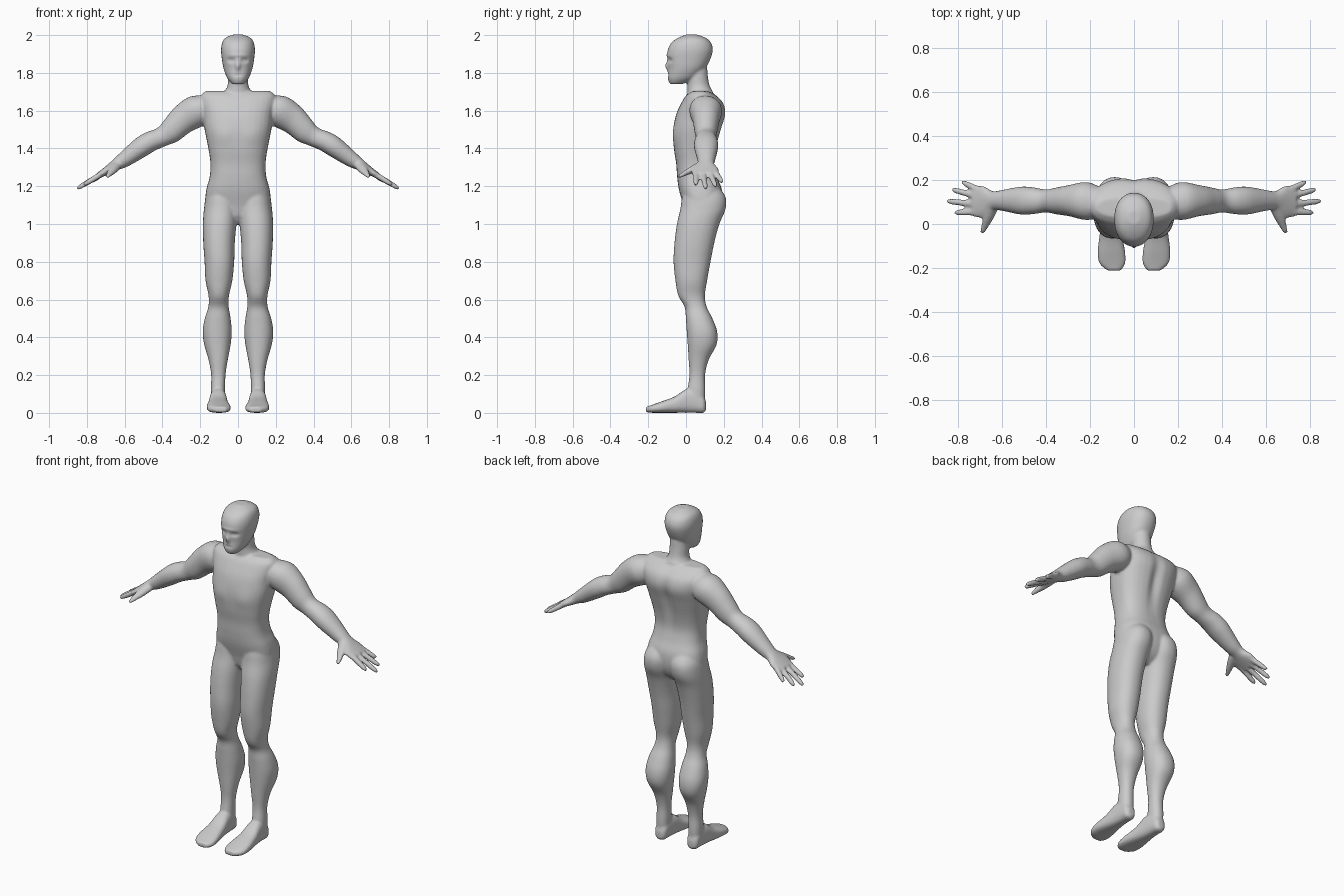
import bpy, bmesh, math
from mathutils import Vector

bm = bmesh.new()
X, Y, Z = Vector((1, 0, 0)), Vector((0, 1, 0)), Vector((0, 0, 1))
SLOPE = Vector((.5, 0, .866))            # "up" across the lowered arm


def smooth_sections(secs, steps=4):
    """Catmull-Rom interpolation of section tuples."""
    out, n = [], len(secs)
    for i in range(n - 1):
        p0, p1, p2, p3 = (secs[max(i - 1, 0)], secs[i], secs[i + 1], secs[min(i + 2, n - 1)])
        for s in range(steps):
            t = s / steps
            out.append([.5 * (2 * b + (c - a) * t + (2 * a - 5 * b + 4 * c - d) * t * t
                              + (3 * b - a - 3 * c + d) * t ** 3)
                        for a, b, c, d in zip(p0, p1, p2, p3)])
    return out + [list(secs[-1])]


def loft(secs, u, v, power=2.0, mirror=False, n=32):
    """Skin superellipse sections (cx, cy, cz, half_u, half_v)."""
    for sx in ((1, -1) if mirror else (1,)):
        rings = []
        for cx, cy, cz, a, b in smooth_sections(secs):
            ring = []
            for k in range(n):
                t = 2 * math.pi * k / n
                c, s = math.cos(t), math.sin(t)
                p = (Vector((cx, cy, cz))
                     + u * a * math.copysign(abs(c) ** (2 / power), c)
                     + v * b * math.copysign(abs(s) ** (2 / power), s))
                ring.append(bm.verts.new((p.x * sx, p.y, p.z)))
            rings.append(ring)
        for r0, r1 in zip(rings, rings[1:]):
            for k in range(n):
                j = (k + 1) % n
                bm.faces.new((r0[k], r0[j], r1[j], r1[k]))
        bm.faces.new(rings[0])
        bm.faces.new(rings[-1])


def upright(rows):                       # z, x0, x1, y0, y1
    return [((a + b) / 2, (c + d) / 2, z, (b - a) / 2, (d - c) / 2) for z, a, b, c, d in rows]


def centred(rows):                       # z, half width, y0, y1
    return upright([(z, -w, w, c, d) for z, w, c, d in rows])


# Torso
loft(centred([(1.00, .05, .03, .12), (1.04, .13, .0, .165), (1.10, .172, -.015, .19),
              (1.18, .168, -.037, .19), (1.25, .15, -.047, .165), (1.32, .146, -.052, .15),
              (1.40, .157, -.064, .16), (1.50, .177, -.067, .187), (1.58, .187, -.052, .21),
              (1.64, .20, -.025, .198), (1.68, .197, 0, .16), (1.703, .17, .03, .12)]),
     X, Y, 2.6)

# Neck
loft(centred([(1.64, .10, 0, .16), (1.69, .078, .008, .148), (1.73, .056, .008, .126),
              (1.78, .053, .008, .116), (1.83, .05, .01, .112)]), X, Y)

# Head
loft(centred([(1.74, .03, -.085, -.02), (1.77, .056, -.097, .05), (1.82, .076, -.094, .10),
              (1.87, .085, -.099, .128), (1.92, .09, -.097, .142), (1.96, .084, -.077, .132),
              (1.985, .067, -.042, .105), (2.002, .028, 0, .06)]), X, Y, 2.2)

# Legs
loft(upright([(1.22, .02, .13, .0, .15), (1.15, .0, .168, -.02, .207), (1.08, .0, .18, -.03, .21),
              (1.0, .008, .186, -.048, .177), (.9, .017, .184, -.061, .15),
              (.8, .02, .177, -.066, .13), (.7, .03, .172, -.056, .112),
              (.62, .048, .156, -.041, .10), (.56, .049, .157, -.007, .11),
              (.5, .039, .176, -.001, .14), (.43, .033, .187, .004, .165),
              (.36, .039, .179, .009, .162), (.28, .054, .156, .014, .12),
              (.2, .066, .142, .018, .101), (.12, .068, .144, .008, .102),
              (.04, .07, .142, .005, .10)]), X, Y, 2.2, True)

# Feet, heel to toe: y, x0, x1, z0, z1
loft([((a + b) / 2, y, (c + d) / 2, (b - a) / 2, (d - c) / 2) for y, a, b, c, d in
      [(.106, .088, .122, .015, .055), (.092, .072, .14, 0, .09), (.05, .065, .145, 0, .125),
       (0, .06, .15, 0, .125), (-.06, .052, .158, 0, .086), (-.13, .04, .166, 0, .06),
       (-.18, .04, .157, 0, .042), (-.212, .06, .122, .003, .032)]], X, Z, 2.6, True)

# Arms and palms: x, z, half thickness, y0, y1
loft([(x, (c + d) / 2, z, (d - c) / 2, h) for x, z, h, c, d in
      [(.13, 1.635, .05, .04, .15), (.21, 1.602, .084, .018, .19), (.29, 1.555, .078, .035, .178),
       (.352, 1.497, .068, .044, .166), (.40, 1.462, .053, .053, .157),
       (.46, 1.438, .054, .045, .167), (.515, 1.405, .054, .043, .17),
       (.60, 1.343, .042, .06, .155), (.645, 1.314, .031, .062, .15),
       (.69, 1.285, .023, .028, .175), (.735, 1.258, .016, .035, .17)]], Y, SLOPE, 2.1, True)

# Fingers: base y, tip x, tip y, tip z
for y0, x1, y1, z1 in [(.153, .782, .19, 1.222), (.122, .828, .157, 1.2),
                       (.088, .85, .104, 1.188), (.055, .815, .052, 1.208)]:
    a, b = Vector((.70, y0, 1.278)), Vector((x1, y1, z1))
    loft([(*a.lerp(b, t), r, r) for t, r in
          [(0, .017), (.4, .0155), (.8, .014), (.95, .011), (1.02, .005)]], Y, SLOPE, 2, True, 12)

# Thumbs
a, b = Vector((.645, .075, 1.31)), Vector((.692, -.04, 1.25))
loft([(*a.lerp(b, t), r, r) for t, r in
      [(0, .026), (.4, .022), (.75, .015), (.95, .011), (1.02, .005)]],
     Vector((.9, .35, -.2)).normalized(), SLOPE, 2, True, 12)

# Fuse all parts into one skin
bmesh.ops.recalc_face_normals(bm, faces=bm.faces)
mesh = bpy.data.meshes.new("body")
bm.to_mesh(mesh)
bm.free()
body = bpy.data.objects.new("body", mesh)
bpy.context.collection.objects.link(body)
bpy.context.view_layer.objects.active = body
body.select_set(True)
remesh = body.modifiers.new("fuse", 'REMESH')
remesh.mode = 'VOXEL'
remesh.voxel_size = .007
soften = body.modifiers.new("soften", 'SMOOTH')
soften.factor = .5
soften.iterations = 5
for name in ("fuse", "soften"):
    bpy.ops.object.modifier_apply(modifier=name)

# Sculpted details: x, y, z, radius x, radius z, push along y
dents = [(0, -.1, 1.835, .012, .022, -.016), (0, -.09, 1.788, .02, .005, .005),
         (0, -.1, 1.893, .055, .008, -.004), (0, .19, 1.5, .03, .13, -.016)]
for s in (-1, 1):
    dents += [(s * .036, -.085, 1.866, .018, .011, .013), (s * .036, -.08, 1.866, .008, .005, -.005),
              (s * .08, -.06, 1.47, .055, .05, -.006)]
low = min(v.co.z for v in body.data.vertices)
for v in body.data.vertices:
    c = v.co.copy()
    for x, y, z, rx, rz, d in dents:
        if abs(c.y - y) < .05:
            v.co.y += d * math.exp(-((c.x - x) / rx) ** 2 - ((c.z - z) / rz) ** 2)
    v.co.z -= low
bpy.ops.object.shade_smooth()
